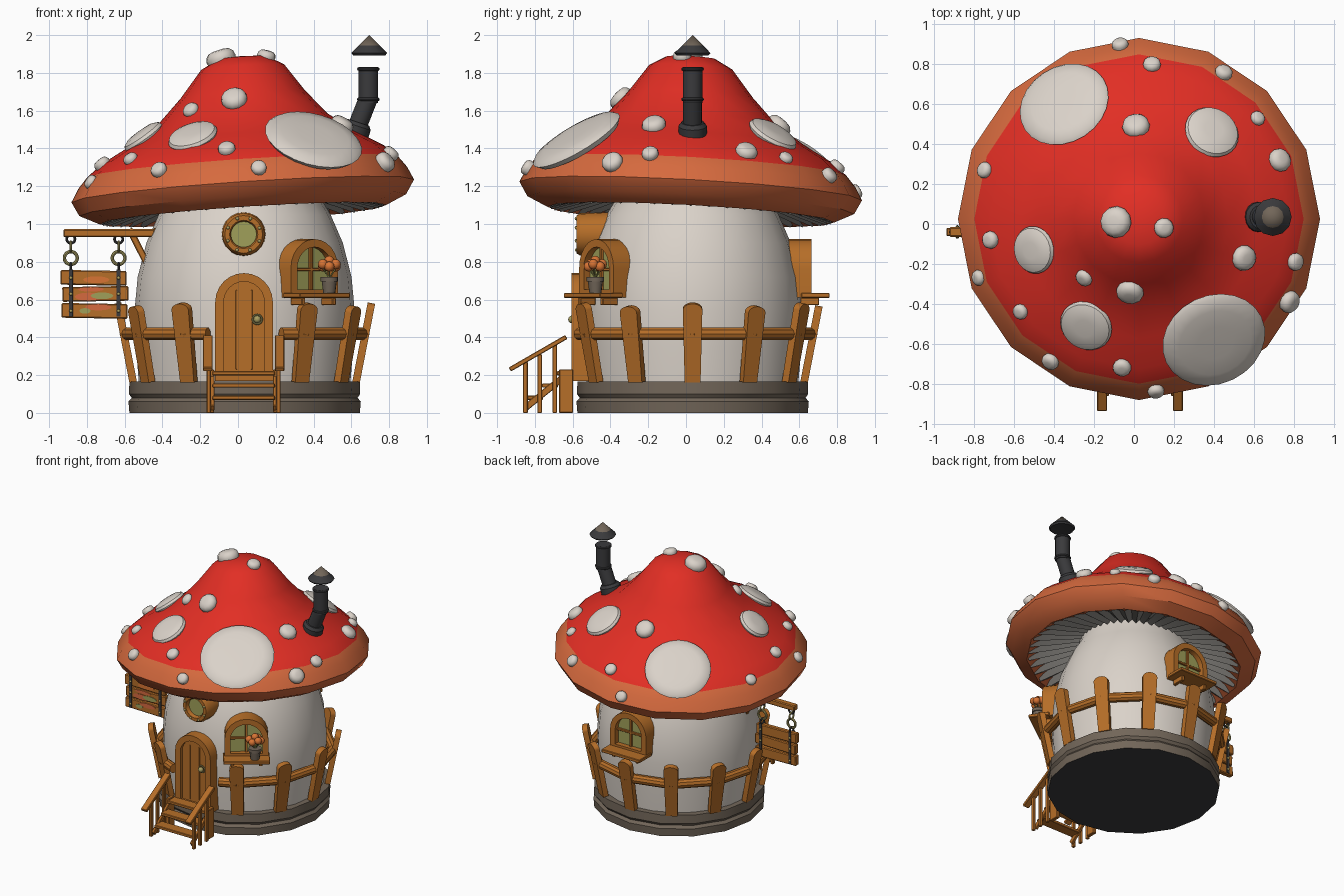
import bpy, bmesh, math
from math import sin, cos, pi, radians
from mathutils import Matrix, Vector

if "Cube" in bpy.data.objects:
    bpy.data.objects.remove(bpy.data.objects["Cube"])

def mat(name, *rgb):
    m = bpy.data.materials.new(name)
    m.diffuse_color = [((c / 255 + .055) / 1.055) ** 2.4 for c in rgb] + [1]
    m.use_nodes = True
    m.node_tree.nodes["Principled BSDF"].inputs["Base Color"].default_value = m.diffuse_color
    return m

RED, ORANGE = mat("cap_red", 226, 46, 36), mat("rim_orange", 214, 106, 62)
CREAM, GILL = mat("cream", 218, 210, 201), mat("gill_grey", 138, 135, 130)
WOOD, STONE = mat("wood", 182, 110, 40), mat("stone_brown", 114, 102, 89)
DARK, GLASS = mat("charcoal", 58, 58, 60), mat("glass_olive", 160, 160, 90)
BRASS, FLOWER = mat("brass", 168, 158, 98), mat("flower_orange", 216, 116, 52)

T = Matrix.Translation
def R(deg, axis): return Matrix.Rotation(radians(deg), 4, axis)
CX = CY = .035

def make(name, bm, mats, M=Matrix()):
    bmesh.ops.remove_doubles(bm, verts=bm.verts, dist=1e-5)
    bmesh.ops.recalc_face_normals(bm, faces=bm.faces)
    me = bpy.data.meshes.new(name)
    bm.to_mesh(me); bm.free()
    for m in mats: me.materials.append(m)
    o = bpy.data.objects.new(name, me)
    o.matrix_world = M
    bpy.context.collection.objects.link(o)
    return o

def lathe(name, prof, segs, mats, M=Matrix(), strips=None, deform=None):
    """Spin (radius, z) points about z; strips gives a material index per band."""
    bm = bmesh.new()
    rings = []
    for r, z in prof:
        ring = []
        for i in range(segs):
            a = 2 * pi * i / segs
            co = Vector((r * cos(a), r * sin(a), z))
            if deform: co.z += deform(co, i)
            ring.append(bm.verts.new(co))
        rings.append(ring)
    for k in range(len(prof) - 1):
        for i in range(segs):
            j = (i + 1) % segs
            f = bm.faces.new((rings[k][i], rings[k][j], rings[k + 1][j], rings[k + 1][i]))
            f.material_index = strips[k] if strips else 0
    return make(name, bm, mats, M)

def ring(name, rad, r, m, M, segs=20):
    prof = [(rad + r * cos(2 * pi * i / 8), r * sin(2 * pi * i / 8)) for i in range(9)]
    return lathe(name, prof, segs, [m], M)

def ball(name, r, m, M, squash=1):
    return lathe(name, [(r * sin(pi * i / 6), -r * squash * cos(pi * i / 6)) for i in range(7)], 10, [m], M)

def box(name, size, M, m):
    bm = bmesh.new()
    bmesh.ops.create_cube(bm, size=1, matrix=Matrix.Diagonal((*size, 1)))
    bmesh.ops.bevel(bm, geom=bm.edges[:], offset=min(size) * .15, segments=1, affect='EDGES')
    return make(name, bm, [m], M)

def rod(name, a, b, r, m, segs=10):
    a, b = Vector(a), Vector(b)
    q = (b - a).to_track_quat('Z', 'Y').to_matrix().to_4x4()
    L = (b - a).length
    return lathe(name, [(0, 0), (r, 0), (r, L), (0, L)], segs, [m], T(a) @ q)

def arch(w, h, rise, z0=0, n=12):
    top = [(w / 2 * cos(pi * i / n), z0 + h - rise + rise * sin(pi * i / n)) for i in range(n + 1)]
    return [(-w / 2, z0), (w / 2, z0)] + top

def plate(name, pts, depth, M, m, taper=1):
    """Outline in local x/z, front at y=0, running back to y=depth."""
    bm = bmesh.new()
    zmax = max(z for x, z in pts)
    V = [[bm.verts.new((x * (taper + (1 - taper) * z / zmax), y, z)) for x, z in pts] for y in (0, depth)]
    bm.faces.new(V[0]); bm.faces.new(V[1])
    for i in range(len(pts)):
        j = (i + 1) % len(pts)
        bm.faces.new((V[0][i], V[0][j], V[1][j], V[1][i]))
    return make(name, bm, [m], M)

def arch_frame(name, w, h, band, depth, M, m):
    out, inn = arch(w, h, w / 2), arch(w - 2 * band, h - 2 * band, w / 2 - band, band)
    bm = bmesh.new()
    L = [[bm.verts.new((x, y, z)) for x, z in p] for p, y in ((out, depth), (out, 0), (inn, 0), (inn, depth))]
    for a, b in ((0, 1), (1, 2), (2, 3), (3, 0)):
        for i in range(len(out)):
            j = (i + 1) % len(out)
            bm.faces.new((L[a][i], L[a][j], L[b][j], L[b][i]))
    return make(name, bm, [m], M)

def around(angle, dist, z):
    """Frame on the stem wall: local -y points outward at the given angle."""
    return T((CX, CY, 0)) @ R(angle + 90, 'Z') @ T((0, -dist, z))

# base and stem
lathe("base", [(0, 0), (.61, 0), (.615, .06), (.598, .08), (.612, .1), (.61, .165), (0, .172)], 16,
      [STONE, DARK], T((CX, CY, 0)), [1, 0, 0, 0, 0, 0])
lathe("stem", [(0, .16), (.56, .16), (.575, .35), (.582, .55), (.566, .72), (.52, .9), (.455, 1.05),
      (.395, 1.15), (.37, 1.25), (0, 1.25)], 24, [CREAM], T((CX, CY, 0)))

# cap: red dome, orange rim, pleated gills
C0 = .025
dome = [(0, 1.89), (.13, 1.88), (.22, 1.83), (.33, 1.685), (.45, 1.555), (.6, 1.45), (.75, 1.365), (.825, 1.3)]
rim = [(.87, 1.245), (.907, 1.175), (.865, 1.1), (.76, 1.05), (.71, 1.08), (.6, 1.13)]
tilt = lambda x, y: .067 * x - .055 * y
lathe("cap", dome + rim, 16, [RED, ORANGE], T((C0, C0, 0)), [0] * 7 + [1] * 6, lambda c, i: tilt(c.x, c.y))
lathe("gills", [(.745, 1.045), (.55, 1.1), (.36, 1.16)], 96, [GILL], T((C0, C0, 0)), None,
      lambda c, i: tilt(c.x, c.y) + .03 * (i % 2))

# cap spots, laid on the dome: x, y, radius
def cap_z(x, y):
    x -= C0; y -= C0
    r = math.hypot(x, y)
    P = dome + rim[:2] + [(1.1, .8)]
    for (r0, z0), (r1, z1) in zip(P, P[1:]):
        if r <= r1:
            return z0 + (z1 - z0) * (r - r0) / (r1 - r0) + tilt(x, y)

spots = [(-.35, .6, .235), (.4, -.58, .265), (.39, .46, .14), (-.24, -.51, .135), (-.5, -.13, .12),
         (-.09, .01, .08), (.15, -.02, .05), (.01, .49, .07), (-.02, -.34, .07), (-.25, -.27, .045),
         (.55, -.17, .065), (.73, .32, .06), (.81, -.19, .045), (.78, -.39, .058), (.62, .53, .038),
         (.45, .76, .045), (.09, .8, .045), (-.07, .9, .042), (-.75, .27, .042), (-.72, -.08, .045),
         (-.78, -.27, .04), (-.57, -.44, .04), (-.42, -.69, .045), (-.06, -.72, .047), (.11, -.84, .042)]
for x, y, r in spots:
    d = max(.03, r * .7)
    if math.hypot(x, y) > .75: d = .03
    gx = (cap_z(x + d, y) - cap_z(x - d, y)) / (2 * d)
    gy = (cap_z(x, y + d) - cap_z(x, y - d)) / (2 * d)
    M = T((x, y, cap_z(x, y))) @ Vector((-gx, -gy, 1)).to_track_quat('Z', 'Y').to_matrix().to_4x4()
    h = .035 if r > .1 else r * .6
    lathe("cap_spot", [(0, -.04), (.9 * r, -.03), (r, 0), (.93 * r, h * .5), (.7 * r, h * .88), (.35 * r, h), (0, h)],
          24 if r > .1 else 12, [CREAM], M)

# chimney: flange, bent pipe, bands, floating rain hat
lean = R(18, 'Y')
lathe("chimney_flange", [(0, -.06), (.075, -.06), (.075, .02), (.06, .04), (0, .04)], 16, [DARK], T((.625, CY, 1.5)) @ lean)
rod("chimney_lower_pipe", (.625, CY, 1.5), (.69, CY, 1.665), .05, DARK, 16)
rod("chimney_upper_pipe", (.69, CY, 1.64), (.69, CY, 1.83), .052, DARK, 16)
for z in (1.66, 1.82):
    ring("chimney_band", .05, .01, DARK, T((.69, CY, z)), 16)
lathe("chimney_hat", [(0, 1.905), (.085, 1.893), (.095, 1.905), (.055, 1.945), (0, 2.0)], 12, [DARK, STONE],
      T((.695, CY, 0)), [0, 0, 0, 1])

# door
D = T((.032, -.605, .17))
arch_frame("door_frame", .305, .57, .045, .13, D, WOOD)
plate("door_panel", arch(.23, .5, .115, .03), .06, D @ T((0, .025, 0)), WOOD)
for x in (-.04, .04):
    box("door_plank_strip", (.008, .008, .42), D @ T((x, .023, .27)), WOOD)
ball("door_knob", .02, BRASS, D @ T((.07, 0, .325)))
ring("door_knocker", .025, .005, BRASS, D @ T((.07, .012, .325)) @ R(90, 'X'))

# round window above the door
W = T((.03, -.58, .945)) @ R(90, 'X')
lathe("round_window_frame", [(.068, -.2), (.118, -.2), (.112, -.02), (.1, 0), (.075, 0), (.068, -.01), (.068, -.2)], 20, [WOOD], W)
lathe("round_window_glass", [(0, -.03), (.07, -.03), (.07, -.035), (0, -.035)], 20, [GLASS], W)
for k in range(8):
    ball("round_window_stud", .009, BRASS, W @ R(45 * k + 22, 'Z') @ T((.09, 0, 0)))

# arched windows with sill, flower pot on the front one
for a in (-54, 90):
    M = around(a, .63, .61)
    arch_frame("window_frame", .31, .31, .042, .17, M, WOOD)
    plate("window_glass", arch(.24, .24, .12, .035), .008, M @ T((0, .04, 0)), GLASS)
    box("window_mullion", (.018, .02, .25), M @ T((0, .035, .155)), WOOD)
    box("window_crossbar", (.23, .02, .016), M @ T((0, .035, .15)), WOOD)
    box("window_sill", (.33, .15, .025), M @ T((0, -.02, .012)), WOOD)
    for s in (-.1, .1):
        box("sill_bracket", (.025, .1, .04), M @ T((s, .01, -.02)), WOOD)
P = around(-54, .68, .635) @ T((.06, 0, 0))
lathe("flower_pot", [(0, 0), (.032, 0), (.04, .06), (.047, .06), (.047, .085), (0, .085)], 12, [STONE], P)
for k in range(7):
    a = k * pi / 3
    s = 0 if k == 6 else .042
    ball("flower_head", .027, FLOWER, P @ T((s * cos(a), s * sin(a) * .8, .14 + (.03 if k == 6 else .012 * (k % 2)))))
    rod("flower_stem", P @ Vector((0, 0, .08)), P @ Vector((s * cos(a), s * sin(a) * .8, .13)), .004, GLASS, 5)

# fence: leaning posts every 30 degrees with a rail, open at the door
angles = [-60 + 30 * k for k in range(11)]
for k, a in enumerate(angles):
    plate("fence_post", arch(.105, .425 - .015 * (k % 2), .035), .04, around(a, .61, .16) @ R(11, 'X'), WOOD, .8)
stops = [-72] + angles + [252]
pts = [(CX + .628 * cos(radians(a)), CY + .628 * sin(radians(a)), .418) for a in stops]
for p, q in zip(pts, pts[1:]):
    rod("fence_rail", p, q, .035, WOOD)

# front stairs with sloping handrails
for y, z in ((-.64, .21), (-.72, .145), (-.8, .08)):
    box("stair_tread", (.33, .085, .022), T((.03, y, z)), WOOD)
for s in (-1, 1):
    x = .03 + s * .185
    for y, h in ((-.85, .27), (-.775, .31), (-.695, .36)):
        box("stair_baluster", (.022, .025, h), T((x, y, h / 2)), WOOD)
    rise = math.degrees(math.atan2(.17, .295))
    box("stair_handrail", (.05, .345, .024), T((x + s * .005, -.783, .316)) @ R(rise, 'X'), WOOD)
    box("stair_stringer", (.02, .3, .035), T((x - s * .02, -.735, .12)) @ R(39, 'X'), WOOD)
    box("stair_rear_post", (.028, .075, .23), T((x - s * .015, -.635, .115)), WOOD)

# hanging sign: arm, brace, chains, three painted planks
Y = -.04
box("sign_arm", (.56, .05, .042), T((-.645, Y, .952)), WOOD)
box("sign_arm_collar", (.035, .065, .055), T((-.43, Y, .952)), WOOD)
box("sign_brace", (.035, .035, .22), T((-.525, Y, .875)) @ R(-27, 'Y'), WOOD)
for k, (x, z, t) in enumerate(((-.765, .715, 1), (-.755, .63, -1), (-.76, .54, 1))):
    box("sign_plank", (.35, .04, .078), T((x, Y, z)) @ R(t, 'Y'), WOOD)
patches = [(-.78, .655, .07, .013, ORANGE), (-.79, .615, .075, .022, ORANGE), (-.72, .62, .06, .018, GLASS),
           (-.74, .56, .07, .018, ORANGE), (-.81, .54, .03, .015, GLASS), (-.75, .705, .07, .018, FLOWER)]
for k, (x, z, rx, rz, m) in enumerate(patches):
    oval = [(rx * cos(pi * i / 6), rz * sin(pi * i / 6)) for i in range(12)]
    plate("sign_paint_patch", oval, .005, T((x, Y - .023 - k * .0005, z)), m)
for x in (-.885, -.632):
    for y in (-.022, .022):
        box("sign_strap", (.022, .006, .25), T((x, Y + y, .635)), DARK)
        for z in (.54, .63, .715):
            ball("sign_rivet", .009, BRASS, T((x, Y + y * 1.15, z)))
    ring("chain_large_link", .034, .009, BRASS, T((x, Y, .82)) @ R(90, 'X'))
    ring("chain_upper_link", .026, .007, BRASS, T((x, Y, .88)) @ R(90, 'Y'))
    ring("chain_hook", .022, .007, DARK, T((x, Y, .92)) @ R(90, 'X'))
    ring("chain_lower_link", .022, .007, DARK, T((x, Y, .77)) @ R(90, 'Y'))

# smooth round parts, keep hard edges
bpy.ops.object.select_all(action='SELECT')
bpy.context.view_layer.objects.active = bpy.data.objects["cap"]
bpy.ops.object.shade_smooth_by_angle(angle=radians(35))
